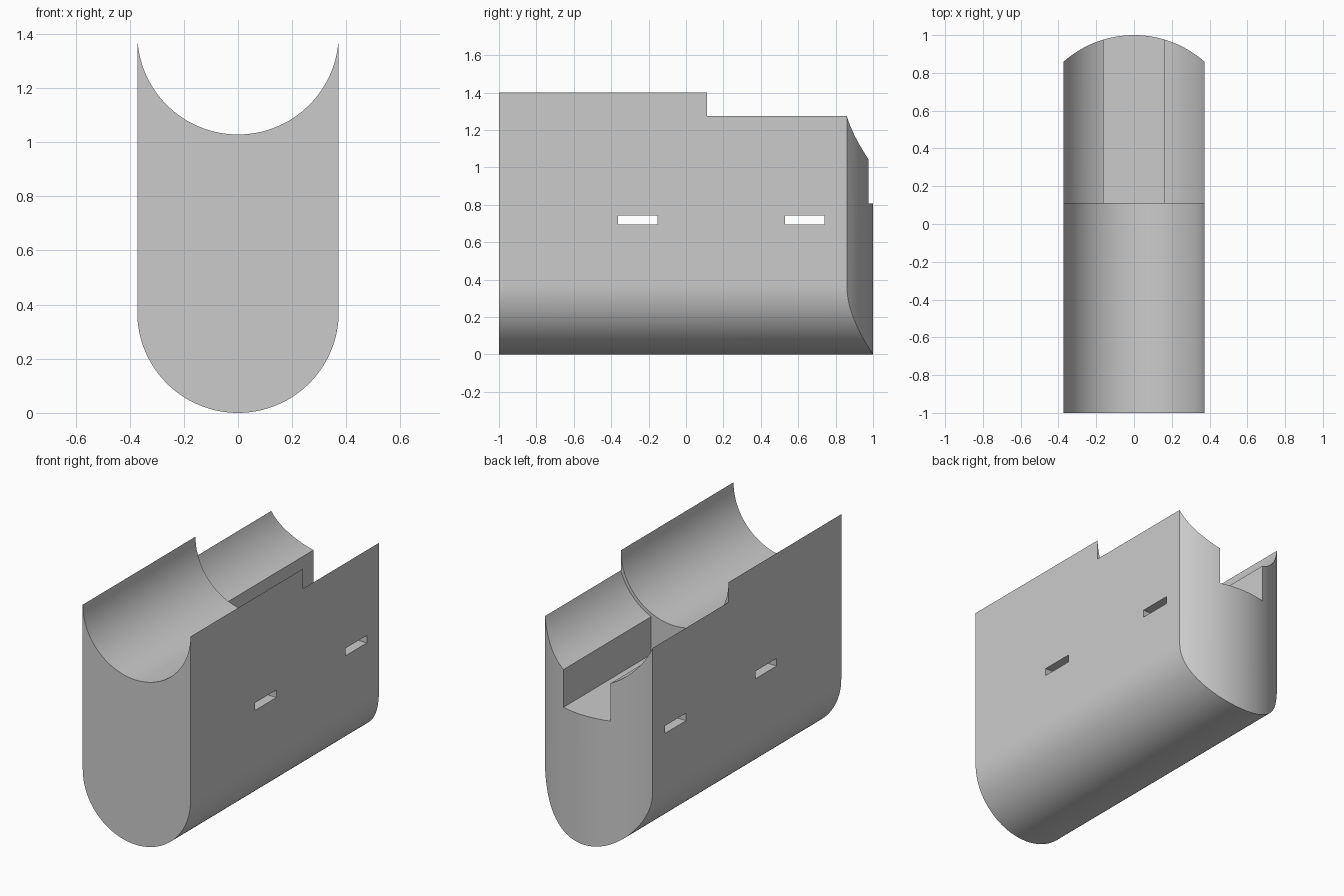
import bpy, bmesh
from math import pi, sin, cos
from mathutils import Vector

if "Cube" in bpy.data.objects:
    bpy.data.objects.remove(bpy.data.objects["Cube"], do_unlink=True)

HALF = 0.372      # half width, also the radius of the keel and the cradle
TOP = 1.4         # height of the cradle axis
STEP = 0.112      # where the rear recess begins

grey = bpy.data.materials.new("light grey")
grey.use_nodes = True
grey.diffuse_color = (0.6, 0.6, 0.6, 1)
grey.node_tree.nodes["Principled BSDF"].inputs["Base Color"].default_value = (0.6, 0.6, 0.6, 1)


def arc(cx, cy, r, start, end, n=64):
    angles = [start + (end - start) * i / n for i in range(n + 1)]
    return [(cx + r * cos(a), cy + r * sin(a)) for a in angles]


def prism(name, points, place, offset):
    """Extrude a closed outline; place maps 2D points into space."""
    bm = bmesh.new()
    face = bm.faces.new([bm.verts.new(place(*p)) for p in points])
    new = bmesh.ops.extrude_face_region(bm, geom=[face])["geom"]
    bmesh.ops.translate(bm, vec=Vector(offset),
                        verts=[g for g in new if isinstance(g, bmesh.types.BMVert)])
    bmesh.ops.recalc_face_normals(bm, faces=bm.faces)
    mesh = bpy.data.meshes.new(name)
    bm.to_mesh(mesh)
    bm.free()
    obj = bpy.data.objects.new(name, mesh)
    bpy.context.collection.objects.link(obj)
    mesh.materials.append(grey)
    return obj


def box(name, x, y, z):
    outline = [(x[0], y[0]), (x[1], y[0]), (x[1], y[1]), (x[0], y[1])]
    return prism(name, outline, lambda a, b: (a, b, z[0]), (0, 0, z[1] - z[0]))


# Body: rounded keel below, round cradle on top
outline = arc(0, HALF, HALF, pi, 2 * pi) + arc(0, TOP, HALF, 2 * pi, pi)
body = prism("cradle_body", outline, lambda x, z: (x, -1, z), (0, 2.1, 0))

# Bowed rear end
bow = arc(0, 0.436, 0.564, pi / 4, 3 * pi / 4) + [(-0.5, -1.2), (0.5, -1.2)]
rear = prism("rear_bow_cutter", bow, lambda x, y: (x, y, -0.2), (0, 0, 2))

# Wider rear recess, deep central channel and two through slots
recess = prism("rear_recess_cutter", arc(0, TOP, 0.3925, 0, 2 * pi, 128)[:-1],
               lambda x, z: (x, STEP, z), (0, 1.2, 0))
channel = box("channel_cutter", (-0.162, 0.162), (STEP, 1.3), (0.807, 1.5))
slots = [box("slot_cutter", (-0.6, 0.6), y, (0.696, 0.743))
         for y in ((-0.363, -0.152), (0.53, 0.74))]

cuts = [(rear, "INTERSECT"), (recess, "DIFFERENCE"), (channel, "DIFFERENCE")]
cuts += [(s, "DIFFERENCE") for s in slots]
for cutter, operation in cuts:
    mod = body.modifiers.new(cutter.name, "BOOLEAN")
    mod.operation = operation
    mod.solver = "EXACT"
    mod.object = cutter
    cutter.hide_render = True

# Bake the cuts, remove the cutters and smooth the curved faces
bpy.context.view_layer.objects.active = body
bpy.ops.object.select_all(action="DESELECT")
body.select_set(True)
for mod in list(body.modifiers):
    bpy.ops.object.modifier_apply(modifier=mod.name)
for cutter, _ in cuts:
    bpy.data.objects.remove(cutter, do_unlink=True)
bpy.ops.object.shade_smooth_by_angle(angle=pi / 9)
